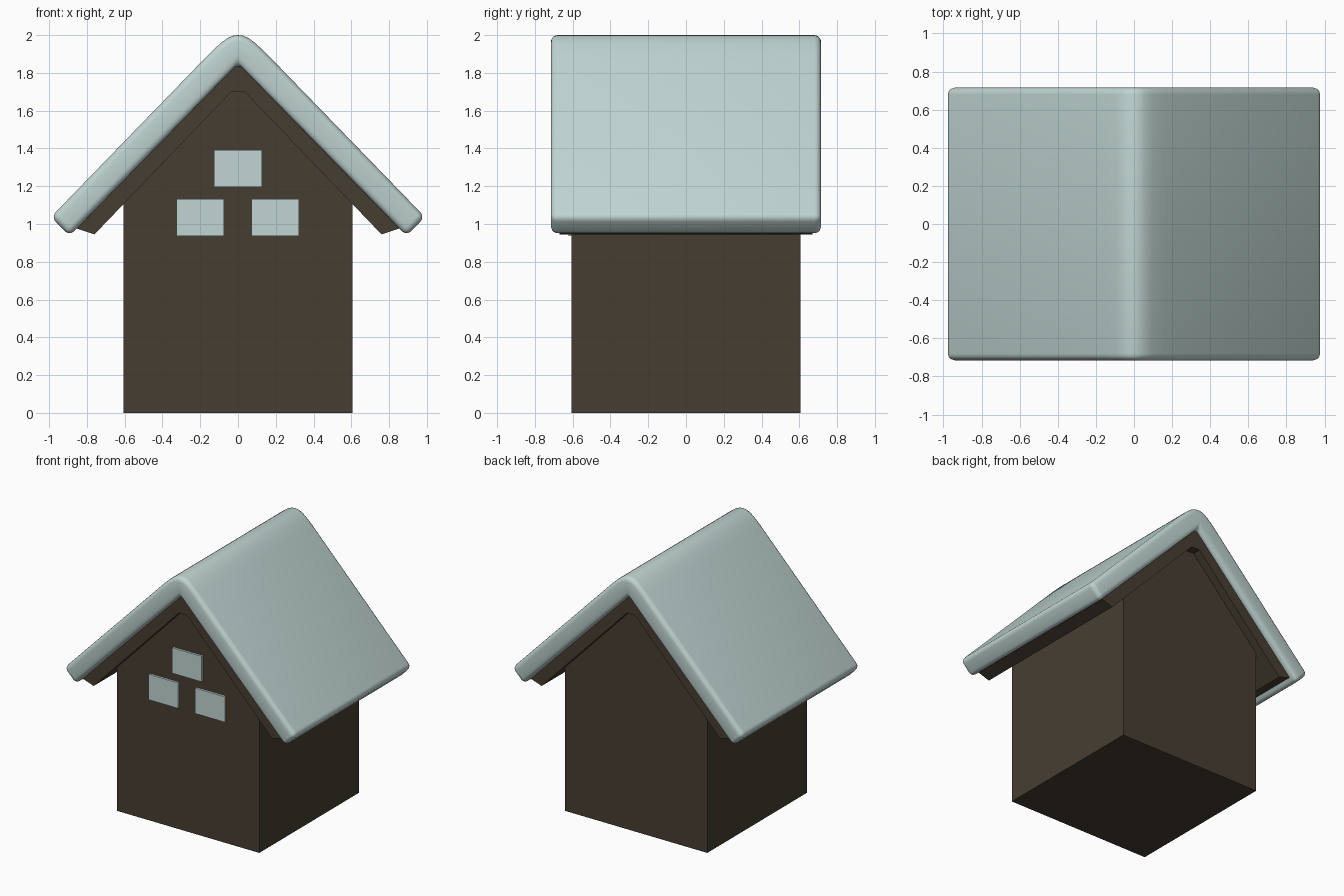
import bpy
import bmesh

cube = bpy.data.objects.get("Cube")
if cube:
    bpy.data.objects.remove(cube, do_unlink=True)


def make_material(name, rgb):
    mat = bpy.data.materials.new(name)
    mat.use_nodes = True
    colour = (*rgb, 1.0)
    mat.diffuse_color = colour
    bsdf = next(n for n in mat.node_tree.nodes if n.type == 'BSDF_PRINCIPLED')
    bsdf.inputs["Base Color"].default_value = colour
    return mat


def extrude_profile(name, points, y_front, y_back, mat):
    """Extrude an x-z outline along y."""
    bm = bmesh.new()
    face = bm.faces.new([bm.verts.new((x, y_front, z)) for x, z in points])
    result = bmesh.ops.extrude_face_region(bm, geom=[face])
    verts = [v for v in result["geom"] if isinstance(v, bmesh.types.BMVert)]
    bmesh.ops.translate(bm, verts=verts, vec=(0, y_back - y_front, 0))
    bmesh.ops.recalc_face_normals(bm, faces=bm.faces)
    mesh = bpy.data.meshes.new(name)
    bm.to_mesh(mesh)
    bm.free()
    mesh.materials.append(mat)
    obj = bpy.data.objects.new(name, mesh)
    bpy.context.collection.objects.link(obj)
    return obj


def mirrored(half):
    """Complete a right-hand outline by mirroring it across x = 0."""
    return half + [(-x, z) for x, z in reversed(half) if x > 0]


wood = make_material("dark wood", (0.061, 0.048, 0.031))
snow = make_material("pale snow", (0.527, 0.665, 0.645))

# Walls with gables, tucked up into the wooden roof
extrude_profile("house_walls", mirrored([(0, 1.77), (0.605, 1.13), (0.605, 0)]),
                -0.605, 0.605, wood)

# Wooden roof boards
boards = [(0.76, 0.945), (0.86, 0.978), (0, 1.853)]
outline = [(0.035, 1.70)] + boards + [(-x, z) for x, z in reversed(boards[:2])] + [(-0.035, 1.70)]
extrude_profile("roof_boards", outline, -0.67, 0.67, wood)

# Thick snow blanket with a rounded ridge and soft edges
ridge = [(0, 2.0), (0.025, 1.997), (0.055, 1.985), (0.095, 1.955), (0.15, 1.903), (0.22, 1.831)]
eave = [(0.99, 1.037), (0.892, 0.937)]
half = ridge + eave
outline = half + [(0, 1.85)] + [(-x, z) for x, z in reversed(half[1:])]
blanket = extrude_profile("roof_snow", outline, -0.715, 0.715, snow)
bevel = blanket.modifiers.new("soft_edges", 'BEVEL')
bevel.width = 0.035
bevel.segments = 4
bevel.limit_method = 'ANGLE'
bevel.use_clamp_overlap = False
bpy.context.view_layer.objects.active = blanket
blanket.select_set(True)
bpy.ops.object.modifier_apply(modifier=bevel.name)
bpy.ops.object.shade_smooth_by_angle(angle=0.7)
blanket.select_set(False)

# Three front windows
for name, x, z in (("window_top", 0, 1.293),
                   ("window_right", -0.2, 1.035),
                   ("window_left", 0.197, 1.035)):
    w, h = 0.126, 0.098
    extrude_profile(name, [(x - w, z - h), (x + w, z - h), (x + w, z + h), (x - w, z + h)],
                    -0.622, -0.6, snow)
